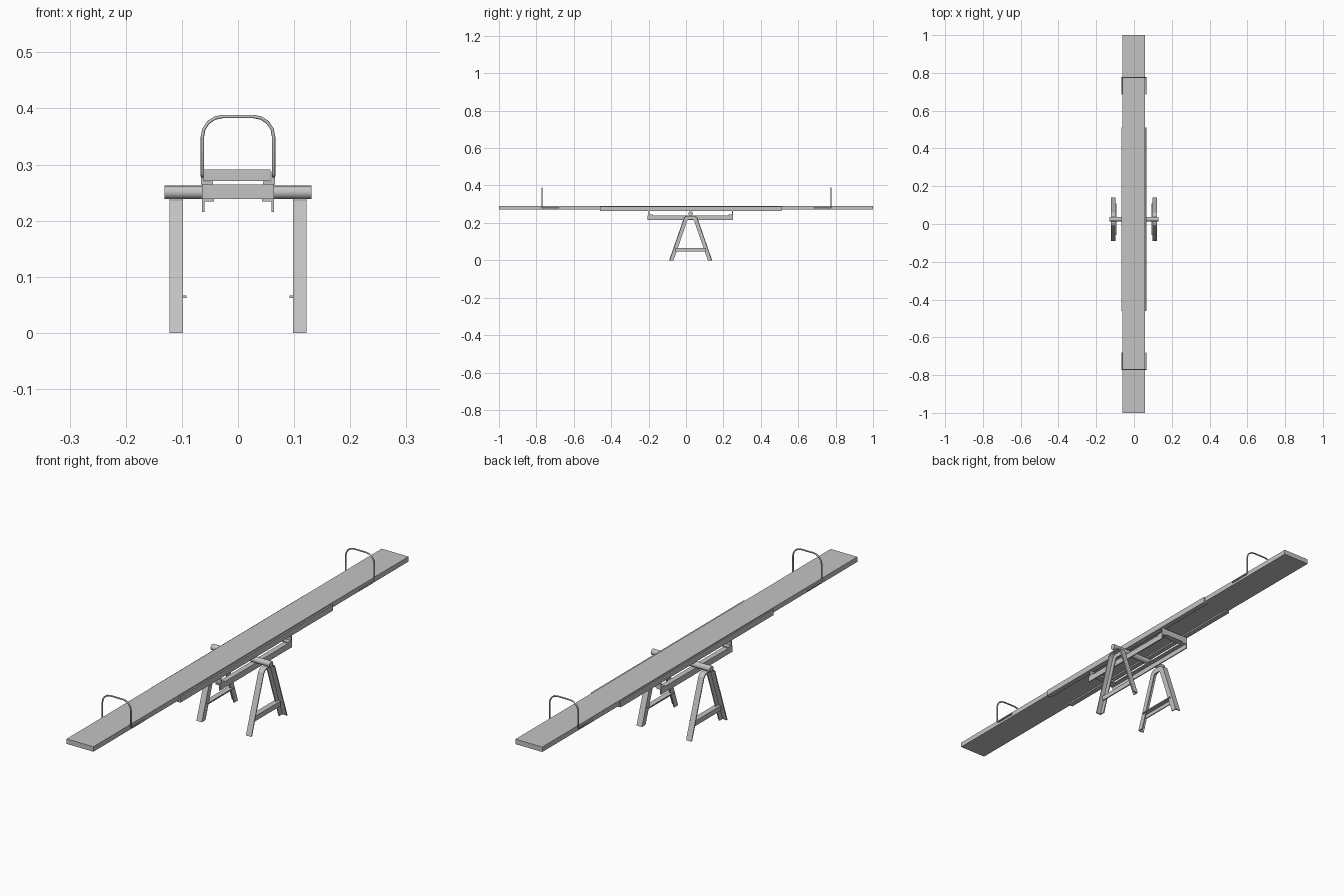
import bpy, bmesh, math
from mathutils import Vector

if "Cube" in bpy.data.objects:
    bpy.data.objects.remove(bpy.data.objects["Cube"])

grey = bpy.data.materials.new("painted_grey")
grey.diffuse_color = (0.55, 0.55, 0.55, 1)
grey.use_nodes = True
grey.node_tree.nodes["Principled BSDF"].inputs["Base Color"].default_value = grey.diffuse_color


def finish(name, bm):
    bmesh.ops.recalc_face_normals(bm, faces=bm.faces)
    me = bpy.data.meshes.new(name)
    bm.to_mesh(me)
    bm.free()
    me.materials.append(grey)
    ob = bpy.data.objects.new(name, me)
    bpy.context.collection.objects.link(ob)
    return ob


def prism(name, pts, push):
    """Extrude a closed 3D outline along a vector."""
    bm = bmesh.new()
    f = bm.faces.new([bm.verts.new(p) for p in pts])
    r = bmesh.ops.extrude_face_region(bm, geom=[f])
    vs = [v for v in r["geom"] if isinstance(v, bmesh.types.BMVert)]
    bmesh.ops.translate(bm, verts=vs, vec=push)
    return finish(name, bm)


def box(name, x0, x1, y0, y1, z0, z1):
    return prism(name, [(x0, y0, z0), (x1, y0, z0), (x1, y0, z1), (x0, y0, z1)],
                 (0, y1 - y0, 0))


def angle_iron(a, b, t):
    """L outline: corner at origin, legs of signed lengths a and b."""
    ta, tb = math.copysign(t, a), math.copysign(t, b)
    return [(0, 0), (a, 0), (a, tb), (ta, tb), (ta, b), (0, b)]


# Seat plank
box("plank", -0.0615, 0.0575, -1, 1, 0.271, 0.291)

MID = 0.025          # y of the pivot
T = 0.0045           # steel thickness

for s, side in ((-1, "left"), (1, "right")):
    # Angle iron cradling the plank edge
    prism(side + "_plank_rail",
          [(s * 0.066 + x, -0.46, 0.264 + z) for x, z in angle_iron(-s * 0.021, 0.024, 0.006)],
          (0, 0.97, 0))
    # Lower angle iron of the pivot frame
    prism(side + "_lower_rail",
          [(s * 0.064 + x, -0.205, 0.239 + z) for x, z in angle_iron(-s * 0.021, -0.024, T)],
          (0, 0.455, 0))

# Cross angles joining plank rails and lower rails
for name, y, s in (("front_cross", -0.2, 1), ("back_cross", 0.25, -1)):
    prism(name, [(-0.064, y + a, 0.239 + b) for a, b in angle_iron(s * 0.024, 0.025, T)],
          (0.128, 0, 0))

# Pivot pipe
bm = bmesh.new()
bmesh.ops.create_cone(bm, cap_ends=True, segments=16, radius1=0.0118, radius2=0.0118, depth=0.262)
pipe = finish("pivot_pipe", bm)
pipe.rotation_euler = (0, math.pi / 2, 0)
pipe.location = (0, MID, 0.2505)


def arch(d):
    """Bent A outline (y, z) lying d inside the outer edge."""
    k = 0.083 / 0.239
    side = d * math.sqrt(1 + k * k)
    top = 0.239 - d
    half = lambda z: 0.115 - side - k * z
    c = max(0.012 - d * 0.3, 0.004)
    right = [(half(0), 0), (half(top - c), top - c), (half(top) - c * 0.25, top - c * 0.35),
             (half(top) - c, top)]
    return [(-y, z) for y, z in right] + [(y, z) for y, z in reversed(right)]


# Support stands: bent angle iron with a web and an outer flange
for s, side in ((-1, "left"), (1, "right")):
    for part, d, x0, w in (("flange", T, 0.098, 0.024), ("web", 0.022, 0.098, T)):
        outline = arch(0) + arch(d)[::-1]
        prism(f"{side}_stand_{part}", [(s * x0, MID + y, z) for y, z in outline], (s * w, 0, 0))
    # Tie bar between the legs
    prism(side + "_tie_bar",
          [(s * 0.114 + x, MID - 0.083, 0.067 + z) for x, z in angle_iron(-s * 0.022, -0.02, T)],
          (0, 0.166, 0))

# Grab handles: one bent round bar with feet along the plank edges
for name, y, s in (("front_handle", -0.77, 1), ("back_handle", 0.775, -1)):
    W, R, TOP, LOW = 0.0635, 0.036, 0.3855, 0.279
    half = [(W, y + s * 0.09, LOW), (W, y + s * 0.006, LOW), (W, y, LOW + 0.006)]
    for i in range(5):
        a = math.radians(i * 22.5)
        half.append((W - R + R * math.cos(a), y, TOP - R + R * math.sin(a)))
    path = half + [(-x, py, z) for x, py, z in reversed(half)]
    cu = bpy.data.curves.new(name, "CURVE")
    cu.dimensions = "3D"
    cu.bevel_depth = 0.003
    cu.bevel_resolution = 2
    cu.use_fill_caps = True
    sp = cu.splines.new("POLY")
    sp.points.add(len(path) - 1)
    for p, co in zip(sp.points, path):
        p.co = (*co, 1)
    cu.materials.append(grey)
    bpy.context.collection.objects.link(bpy.data.objects.new(name, cu))

# Smooth shading on the pipe only
bpy.context.view_layer.objects.active = pipe
pipe.select_set(True)
bpy.ops.object.shade_smooth_by_angle()
